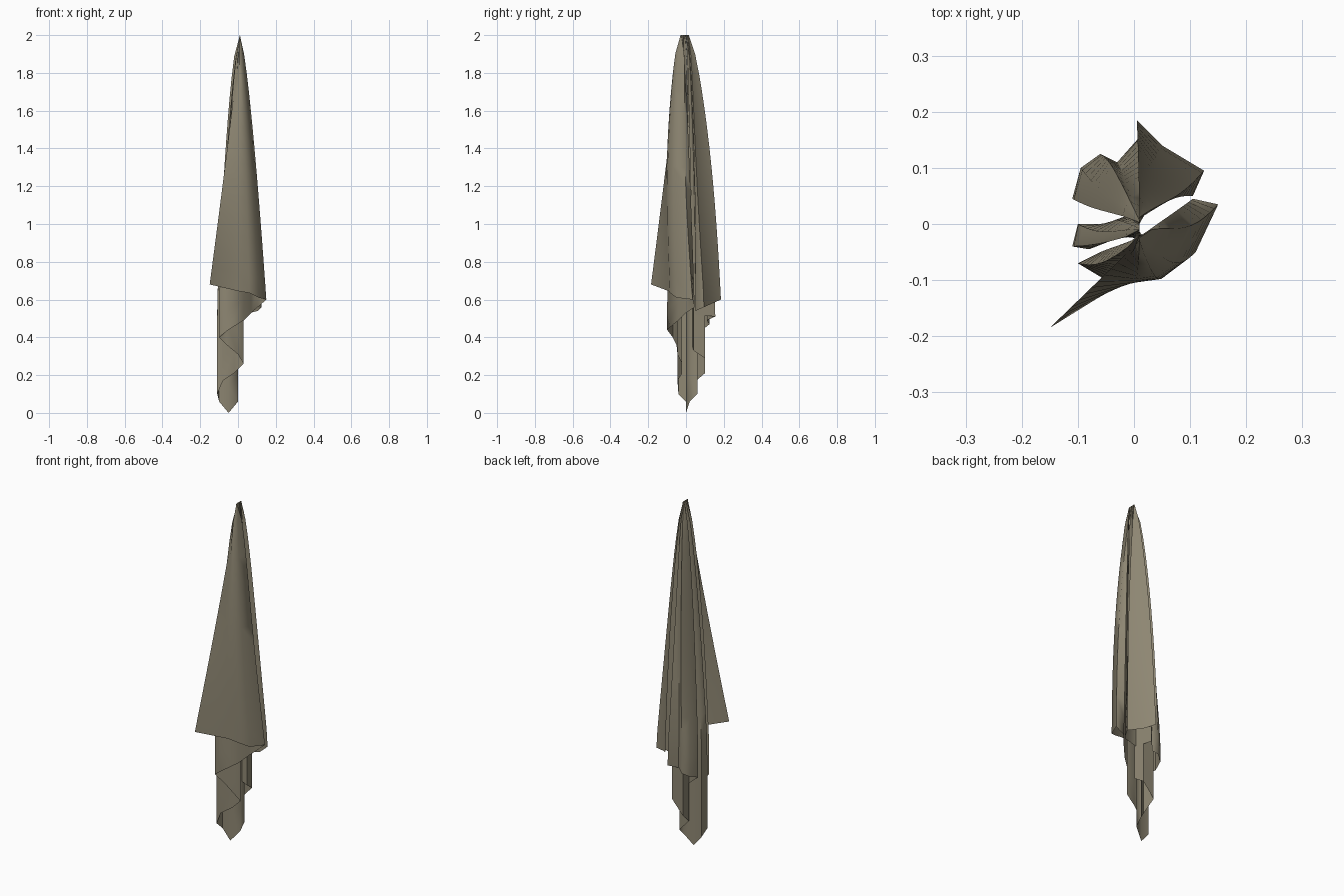
import bpy, bmesh, math

if "Cube" in bpy.data.objects:
    bpy.data.objects.remove(bpy.data.objects["Cube"])

# One flat cloth colour
cloth = bpy.data.materials.new("olive brown cloth")
cloth.diffuse_color = (0.27, 0.24, 0.17, 1)
cloth.use_nodes = True
cloth.node_tree.nodes["Principled BSDF"].inputs["Base Color"].default_value = cloth.diffuse_color

# Hem of the hanging cloth, zigzagging from the front corner,
# down to the lowest corner, and back up to the rear corner
HEM = [
    (-.15, -.185, .68), (0, -.092, .645), (.06, -.085, .635), (.11, -.05, .61),
    (.15, .035, .60), (.105, .045, .56), (.07, 0, .53), (.03, -.04, .49),
    (-.05, -.10, .44), (-.10, -.07, .40), (-.06, -.05, .36), (.0, -.045, .31),
    (.03, -.02, .26), (-.02, -.02, .21), (-.08, -.045, .17), (-.11, -.04, .10),
    (-.10, 0, .06), (-.05, 0, 0), (0, .02, .06), (0, .06, .10),
    (-.04, .03, .15), (-.05, .10, .21), (.02, .10, .29), (.03, .04, .33),
    (-.04, .03, .37), (-.11, .045, .43), (-.095, .10, .45), (-.06, .125, .47),
    (-.03, .11, .49), (.01, .155, .51), (.03, .05, .52), (.105, .05, .54),
    (.125, .095, .56), (.05, .14, .58), (.005, .185, .60),
]
ROWS = 14


def fold_point(i, r):
    """Point on fold line i: gathered at the peak, spreading to the hem."""
    x, y, z = HEM[i]
    u = i / (len(HEM) - 1)
    top = (.01, -.03 + .045 * u)
    h = 2 + (z - 2) * r / ROWS
    d = min(1, (2 - h) / min(1.4, 2 - z))
    arch = math.sin(math.pi * d)
    px, py, sag = .68, .65, 0
    if i == 0:                  # front corner flares late
        px, py = 1.1, 1.1
    elif i <= 4:                # front right fold bulges forward
        px, py, sag = .7, .4, -.025 * arch
    elif y < 0:                 # inner front folds
        py = .4
    elif 25 <= i <= 28:         # rear left folds open early
        px, py = .55, .5
    if i > 4:                   # soft sag in the low folds
        sag = .012 * arch * math.sin(i * 1.9)
    return (top[0] + (x - top[0]) * d ** px,
            top[1] + (y - top[1]) * d ** py + sag, h)


# Draped sheet
bm = bmesh.new()
grid = [[bm.verts.new(fold_point(i, r)) for r in range(ROWS + 1)]
        for i in range(len(HEM))]
for a, b in zip(grid, grid[1:]):
    for r in range(ROWS):
        bm.faces.new((a[r], a[r + 1], b[r + 1], b[r]))
mesh = bpy.data.meshes.new("hanging_cloth")
bm.to_mesh(mesh)
bm.free()
mesh.materials.append(cloth)
obj = bpy.data.objects.new("hanging_cloth", mesh)
bpy.context.collection.objects.link(obj)

# Soft folds with crisp creases
bpy.context.view_layer.objects.active = obj
obj.select_set(True)
bpy.ops.object.shade_smooth_by_angle(angle=1.2)
